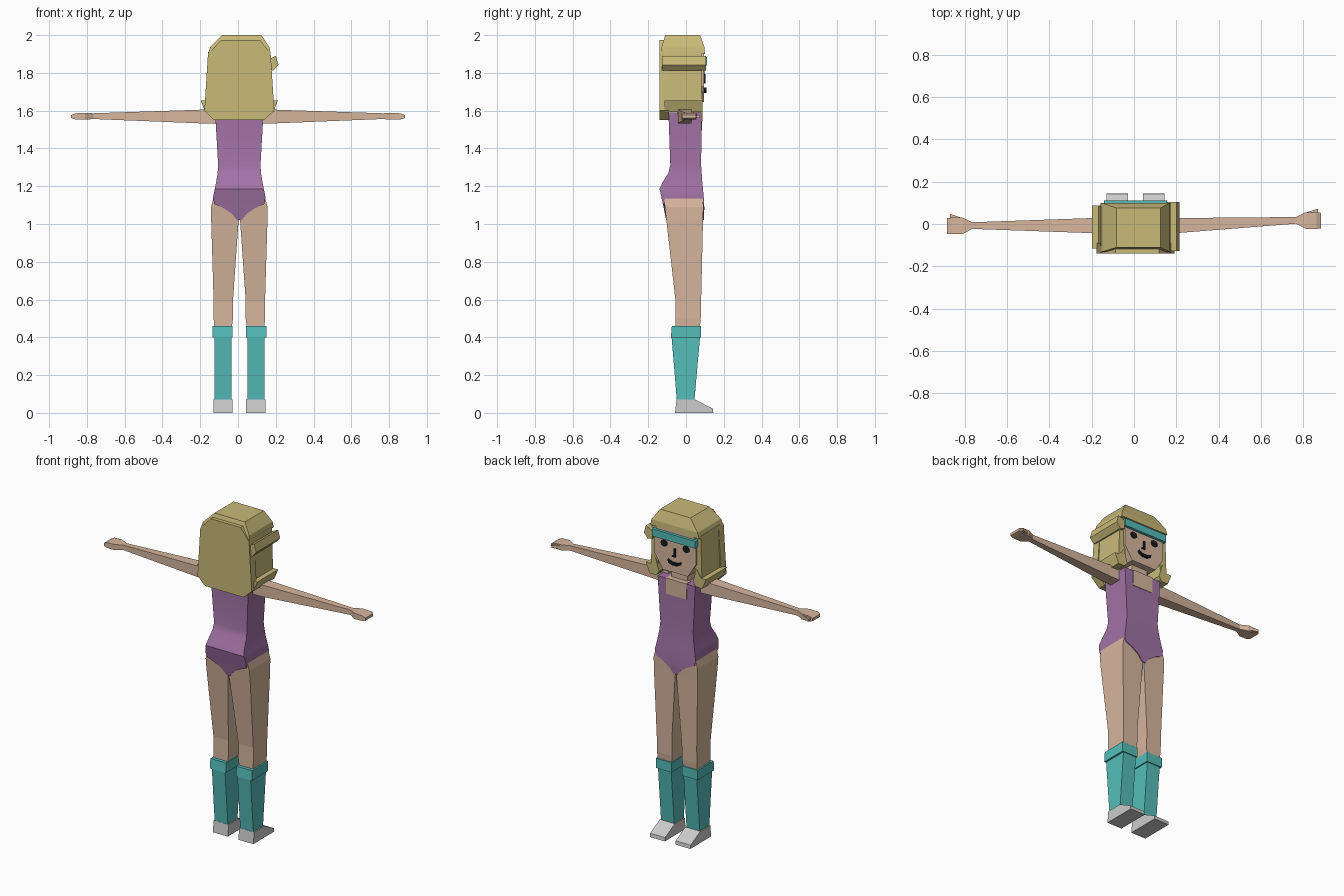
import bpy, bmesh, math
from mathutils import Vector

C = 0.007  # body centre line in x


def mat(name, rgb):
    m = bpy.data.materials.new(name)
    m.diffuse_color = (*rgb, 1)
    return m


HAIR = mat("hair_blond", (0.58, 0.49, 0.19))
SKIN = mat("skin_tone", (0.68, 0.47, 0.34))
SUIT = mat("purple", (0.36, 0.17, 0.38))
TEAL = mat("teal", (0.09, 0.51, 0.49))
DARK = mat("black", (0.01, 0.01, 0.01))


def skin_rings(name, rings, m):
    """Closed mesh through equal-length point rings."""
    bm = bmesh.new()
    vs = [[bm.verts.new(p) for p in r] for r in rings]
    n = len(vs[0])
    for a, b in zip(vs, vs[1:]):
        for i in range(n):
            bm.faces.new((a[i], a[(i + 1) % n], b[(i + 1) % n], b[i]))
    bm.faces.new(vs[0])
    bm.faces.new(vs[-1])
    bmesh.ops.recalc_face_normals(bm, faces=bm.faces)
    me = bpy.data.meshes.new(name)
    bm.to_mesh(me)
    bm.free()
    ob = bpy.data.objects.new(name, me)
    bpy.context.collection.objects.link(ob)
    if m:
        me.materials.append(m)
    return ob


def loft_z(name, secs, m, s=1):
    """Box sections (z, x0, x1, y0, y1); x is measured from the centre line."""
    return skin_rings(name, [[(C + s * x, y, z) for x, y in
                      ((a, c), (b, c), (b, d), (a, d))] for z, a, b, c, d in secs], m)


def loft_x(name, secs, m, s=1):
    """Box sections (x, y0, y1, z0, z1)."""
    return skin_rings(name, [[(s * x, y, z) for y, z in
                      ((a, c), (b, c), (b, d), (a, d))] for x, a, b, c, d in secs], m)


def slab(name, pts, y0, y1, m, s=1):
    """xz outline extruded along y."""
    return skin_rings(name, [[(C + s * x, y, z) for x, z in pts] for y in (y0, y1)], m)


# leotard: box torso, rounded seat, high-cut leg openings
suit = loft_z("leotard", [
    (1.02, -.012, .012, -.105, .094), (1.055, -.04, .04, -.112, .096),
    (1.085, -.085, .085, -.118, .097), (1.105, -.132, .132, -.122, .096),
    (1.14, -.139, .139, -.13, .094), (1.185, -.13, .13, -.14, .09),
    (1.225, -.122, .122, -.122, .086), (1.27, -.115, .115, -.093, .083),
    (1.31, -.112, .112, -.083, .08), (1.59, -.128, .128, -.093, .083)], SUIT)
bpy.context.view_layer.objects.active = suit
suit.select_set(True)
bpy.ops.object.shade_smooth_by_angle(angle=math.radians(25))

# square neckline, neck, head
loft_z("neckline", [(1.495, -.07, .07, .04, .085), (1.593, -.07, .07, .04, .087)], SKIN)
loft_z("neck", [(1.57, -.055, .055, -.04, .055), (1.68, -.055, .055, -.04, .055)], SKIN)
slab("head", [(-.085, 1.645), (.085, 1.645), (.14, 1.73), (.14, 1.86), (.115, 1.935),
              (-.115, 1.935), (-.14, 1.86), (-.14, 1.73)], -.08, .095, SKIN)

# face
for s, side in ((1, "right"), (-1, "left")):
    eye = [(.075 + .024 * math.cos(t * math.pi / 5), 1.81 + .021 * math.sin(t * math.pi / 5))
           for t in range(10)]
    slab(side + "_eye", eye, .09, .098, DARK, s)
slab("nose", [(-.004, 1.795), (.006, 1.795), (.006, 1.755), (.018, 1.75),
              (.018, 1.744), (-.004, 1.744)], .09, .104, DARK)
slab("mouth", [(-.045, 1.722), (-.02, 1.71), (.02, 1.71), (.045, 1.722),
               (.04, 1.705), (.018, 1.694), (-.018, 1.694), (-.04, 1.705)], .09, .108, DARK)
loft_z("headband", [(1.84, -.148, .148, .05, .112), (1.885, -.148, .148, .05, .112)], TEAL)

# hair: back panel, crown, sides with flipped ends
slab("hair_back", [(-.135, 1.55), (.13, 1.55), (.185, 1.60), (.166, 1.90), (.11, 1.975),
                   (-.095, 1.975), (-.166, 1.90), (-.185, 1.60)], -.14, -.09, HAIR)
slab("hair_inner", [(-.15, 1.61), (.15, 1.61), (.15, 1.92), (-.15, 1.92)], -.1, -.02, HAIR)
loft_z("hair_crown", [(1.90, -.166, .166, -.135, .1), (1.935, -.155, .16, -.13, .098),
                      (2.0, -.09, .117, -.11, .075)], HAIR)
for s, side in ((1, "right"), (-1, "left")):
    slab(side + "_hair_side", [(.128, 1.60), (.175, 1.62), (.165, 1.91), (.125, 1.91)],
         -.105, .083, HAIR, s)
    slab(side + "_hair_flip", [(.115, 1.62), (.135, 1.593), (.18, 1.593), (.205, 1.655),
                               (.17, 1.655), (.14, 1.70)], -.115, .088, HAIR, s)
slab("side_tuft", [(.15, 1.82), (.18, 1.812), (.207, 1.843), (.193, 1.89), (.15, 1.87)],
     -.128, .105, HAIR)

for s, side in ((1, "right"), (-1, "left")):
    # arms and hands
    d = .025 if s > 0 else 0
    loft_x(side + "_arm", [(.10, -.045, .03, 1.53, 1.606), (.20, -.043, .028, 1.533, 1.605),
                           (.77, -.023 + d, .008 + d, 1.556, 1.586)], SKIN, s)
    loft_x(side + "_hand", [(.765, -.023 + d, .008 + d, 1.556, 1.586),
                            (.81, -.048 + d, .03 + d, 1.552, 1.588),
                            (.862, -.048 + d, .03 + d, 1.554, 1.586),
                            (.883, -.046 + d, .028 + d, 1.56, 1.576)], SKIN, s)
    loft_x(side + "_thumb", [(.80, .0 + d, .025 + d, 1.56, 1.58),
                             (.868, .025 + d, .047 + d, 1.56, 1.576)], SKIN, s)

    # legs, leg warmers with cuffs, shoes
    loft_z(side + "_leg", [(.44, .042, .132, -.055, .072), (.50, .033, .136, -.055, .078),
                           (.59, .034, .136, -.055, .08), (1.02, .004, .149, -.104, .09),
                           (1.09, .004, .149, -.112, .092), (1.135, .02, .138, -.114, .09)], SKIN, s)
    loft_z(side + "_leg_warmer", [(.06, .042, .132, -.048, .044),
                                  (.41, .042, .132, -.077, .075)], TEAL, s)
    loft_z(side + "_cuff", [(.40, .035, .143, -.08, .08), (.46, .035, .143, -.075, .08)], TEAL, s)
    shoe = [(-.058, 0), (.145, 0), (.142, .022), (.05, .07), (-.05, .07)]
    skin_rings(side + "_shoe", [[(C + s * x, y, z) for y, z in shoe] for x in (.036, .138)], None)
